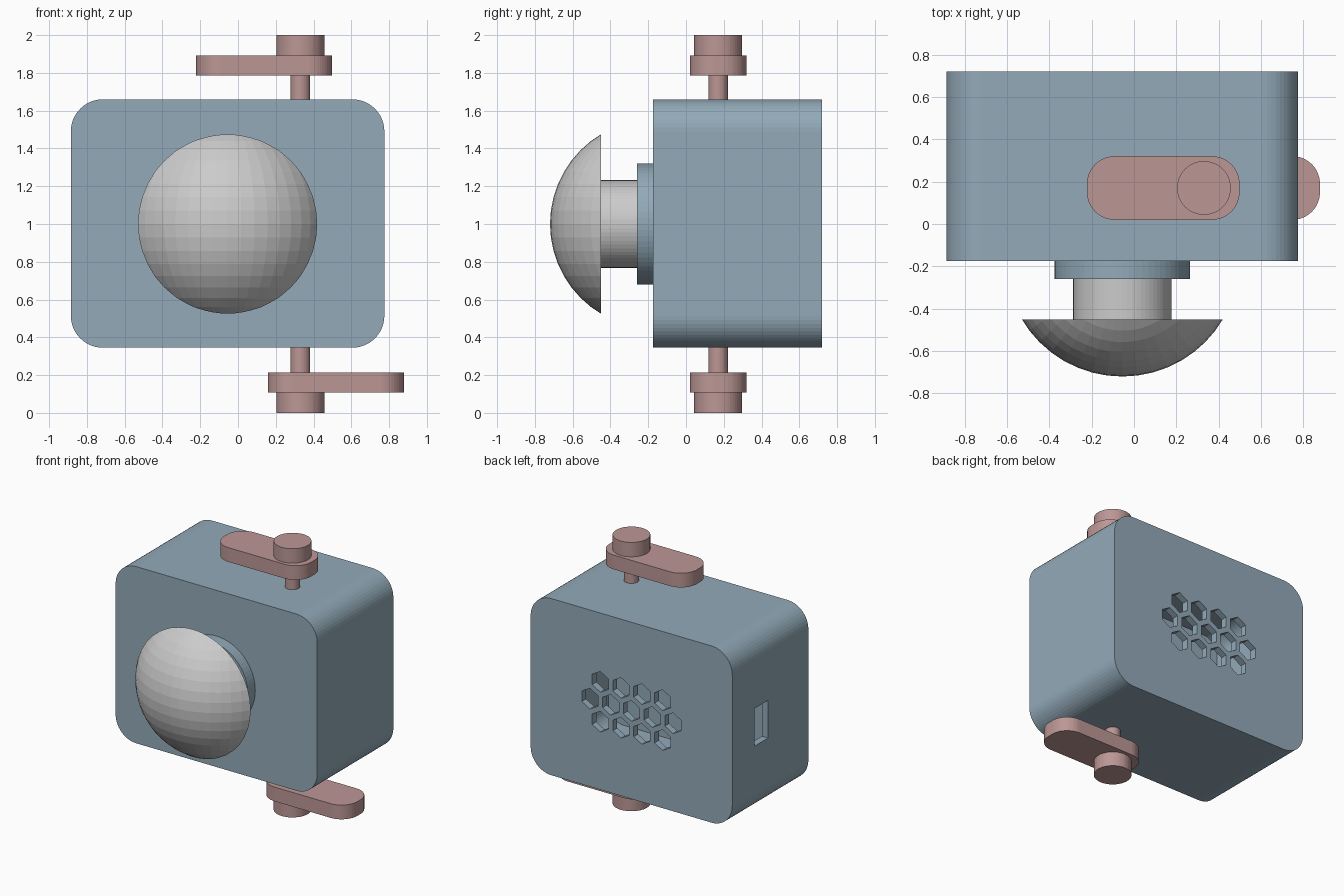
import bpy, bmesh
from math import pi, sin, cos, sqrt
from mathutils import Vector

if "Cube" in bpy.data.objects:
    bpy.data.objects.remove(bpy.data.objects["Cube"])


def material(name, rgb):
    m = bpy.data.materials.new(name)
    m.diffuse_color = (*rgb, 1)
    m.use_nodes = True
    m.node_tree.nodes["Principled BSDF"].inputs["Base Color"].default_value = m.diffuse_color
    return m


BLUE = material("blue_grey", (0.29, 0.40, 0.48))
PINK = material("dusty_pink", (0.50, 0.31, 0.30))


def finish(name, bm, mat=None):
    bmesh.ops.recalc_face_normals(bm, faces=bm.faces)
    me = bpy.data.meshes.new(name)
    bm.to_mesh(me)
    bm.free()
    ob = bpy.data.objects.new(name, me)
    bpy.context.collection.objects.link(ob)
    if mat:
        me.materials.append(mat)
    return ob


def ring(cu, cv, r, n, start=0.0):
    return [(cu + r * cos(start + 2 * pi * i / n), cv + r * sin(start + 2 * pi * i / n))
            for i in range(n)]


def rounded_rect(u0, u1, v0, v1, r, n=12):
    pts = []
    corners = [(u1 - r, v1 - r), (u0 + r, v1 - r), (u0 + r, v0 + r), (u1 - r, v0 + r)]
    for k, (cu, cv) in enumerate(corners):
        for i in range(n + 1):
            a = pi / 2 * (k + i / n)
            pts.append((cu + r * cos(a), cv + r * sin(a)))
    return pts


def add_prism(bm, pts, lo, hi, axis):
    """Extrude a 2D outline from lo to hi along the given axis."""
    place = {"x": lambda u, v, w: (w, u, v),
             "y": lambda u, v, w: (u, w, v),
             "z": lambda u, v, w: (u, v, w)}[axis]
    a = [bm.verts.new(place(u, v, lo)) for u, v in pts]
    b = [bm.verts.new(place(u, v, hi)) for u, v in pts]
    bm.faces.new(a)
    bm.faces.new(b[::-1])
    for i in range(len(pts)):
        j = (i + 1) % len(pts)
        bm.faces.new((a[i], b[i], b[j], a[j]))


def prism(name, pts, lo, hi, axis, mat=None):
    bm = bmesh.new()
    add_prism(bm, pts, lo, hi, axis)
    return finish(name, bm, mat)


def cut(target, cutter):
    mod = target.modifiers.new("cut", "BOOLEAN")
    mod.operation, mod.solver, mod.object = "DIFFERENCE", "EXACT", cutter
    bpy.context.view_layer.objects.active = target
    bpy.ops.object.modifier_apply(modifier=mod.name)
    bpy.data.objects.remove(cutter)


CX, CZ = -0.055, 1.0          # centre of the face
X0, X1, Z0, Z1 = -0.885, 0.775, 0.345, 1.66
Y0, Y1, WALL = -0.175, 0.72, 0.05

# hollow body
body = prism("body", rounded_rect(X0, X1, Z0, Z1, 0.17), Y0, Y1, "y", BLUE)
cut(body, prism("cavity", rounded_rect(X0 + WALL, X1 - WALL, Z0 + WALL, Z1 - WALL, 0.12),
                Y0 + WALL, Y1 - WALL, "y", BLUE))

# honeycomb vent in the back: rows of 4, 5 and 4
bm = bmesh.new()
PITCH = 0.171
for row, count in ((-1, 4), (0, 5), (1, 4)):
    for i in range(count):
        x = CX + (i - (count - 1) / 2) * PITCH
        z = CZ + row * PITCH * sqrt(3) / 2
        add_prism(bm, ring(x, z, 0.077, 6, pi / 6), Y1 - 0.12, Y1 + 0.1, "y")
cut(body, finish("vent_cutter", bm, BLUE))

# slot in the left side
cut(body, prism("slot_cutter", [(0.30, 0.86), (0.46, 0.86), (0.46, 1.14), (0.30, 1.14)],
                X0 - 0.1, X0 + 0.12, "x", BLUE))

# front collar and stem
prism("front_collar", ring(CX, CZ, 0.32, 64), -0.26, Y0, "y", BLUE)
prism("dome_stem", ring(CX, CZ, 0.232, 64), -0.45, -0.26, "y")

# faceted dome: a cap cut from a sphere
bm = bmesh.new()
R = 0.553
bmesh.ops.create_uvsphere(bm, u_segments=48, v_segments=24, radius=R)
bmesh.ops.translate(bm, verts=bm.verts, vec=(CX, -0.72 + R, CZ))
res = bmesh.ops.bisect_plane(bm, geom=bm.verts[:] + bm.edges[:] + bm.faces[:], dist=1e-5,
                             plane_co=Vector((0, -0.45, 0)), plane_no=Vector((0, 1, 0)),
                             clear_outer=True)
rim = [e for e in res["geom_cut"] if isinstance(e, bmesh.types.BMEdge)]
bmesh.ops.edgeloop_fill(bm, edges=rim)
finish("dome", bm)

# cranks: shaft, arm and knob above and below, arms pointing opposite ways
PX, PY = 0.33, 0.17
for label, s in (("top", 1), ("bottom", -1)):
    def span(a, b):
        return (1 + s * a, 1 + s * b) if s > 0 else (1 + s * b, 1 + s * a)
    ax0, ax1 = (-0.222, 0.498) if s > 0 else (0.158, 0.878)
    prism(label + "_shaft", ring(PX, PY, 0.052, 32), *span(0.63, 0.79), "z", PINK)
    prism(label + "_arm", rounded_rect(ax0, ax1, PY - 0.15, PY + 0.15, 0.13),
          *span(0.787, 0.893), "z", PINK)
    prism(label + "_knob", ring(PX, PY, 0.127, 48), *span(0.893, 1.0), "z", PINK)
